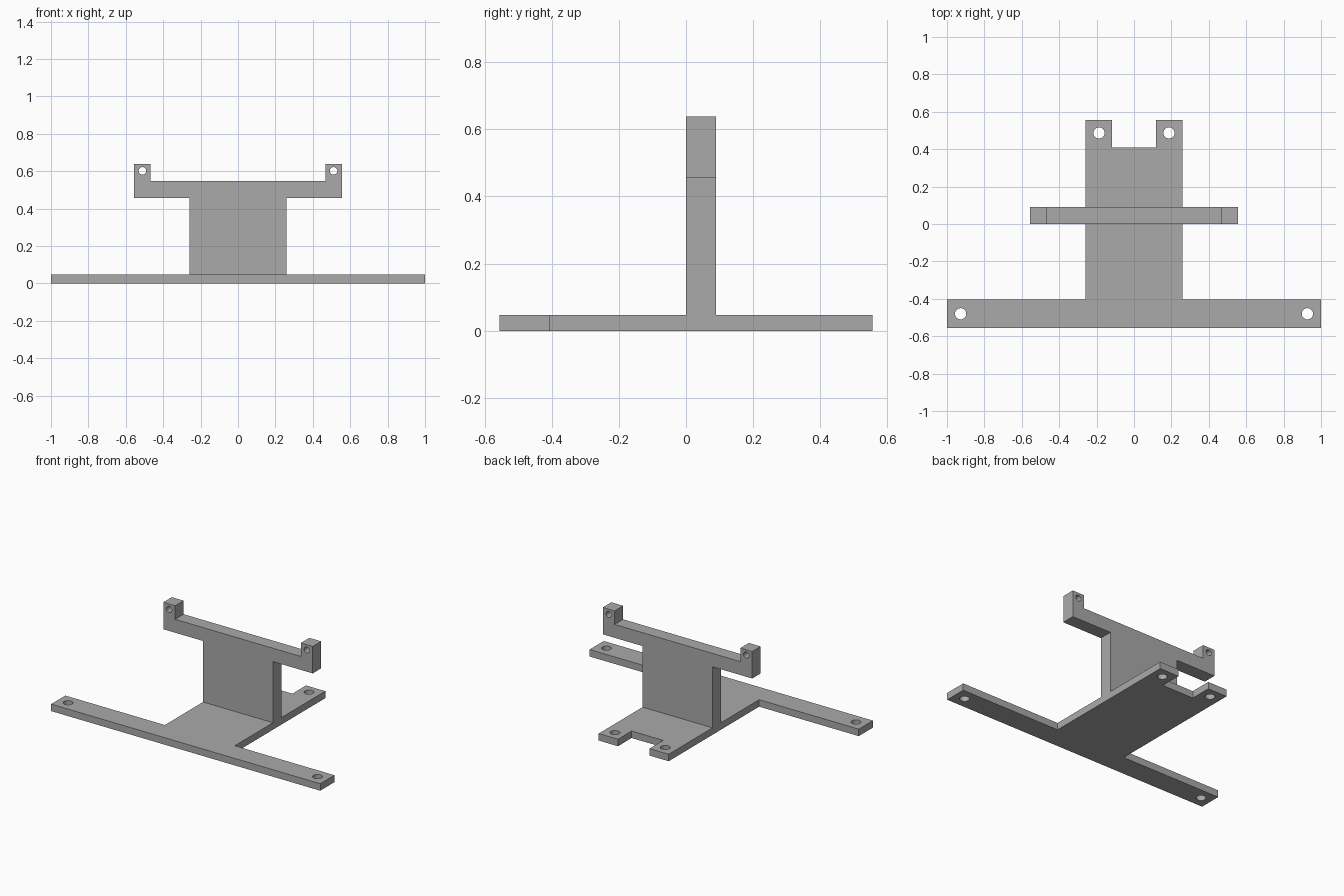
import bpy
import bmesh
from math import pi
from mathutils import Matrix, Vector

cube = bpy.data.objects.get("Cube")
if cube:
    bpy.data.objects.remove(cube, do_unlink=True)

grey = bpy.data.materials.new("plain grey")
grey.use_nodes = True
colour = (0.40, 0.40, 0.40, 1)
grey.diffuse_color = colour
grey.node_tree.nodes["Principled BSDF"].inputs["Base Color"].default_value = colour


def make_object(name, bm):
    bmesh.ops.recalc_face_normals(bm, faces=bm.faces)
    mesh = bpy.data.meshes.new(name)
    bm.to_mesh(mesh)
    bm.free()
    mesh.materials.append(grey)
    obj = bpy.data.objects.new(name, mesh)
    bpy.context.collection.objects.link(obj)
    return obj


def mirrored_slab(name, half, to_3d, depth):
    """Extrude a half outline, mirrored across x = 0."""
    outline = half + [(-x, v) for x, v in reversed(half)]
    bm = bmesh.new()
    face = bm.faces.new([bm.verts.new(to_3d(x, v)) for x, v in outline])
    new = bmesh.ops.extrude_face_region(bm, geom=[face])["geom"]
    verts = [g for g in new if isinstance(g, bmesh.types.BMVert)]
    bmesh.ops.translate(bm, verts=verts, vec=Vector(depth))
    return make_object(name, bm)


def hole_pair(bm, x, y, z, radius, turn):
    for side in (-1, 1):
        place = Matrix.Translation((side * x, y, z)) @ turn
        bmesh.ops.create_cone(bm, cap_ends=True, segments=32, radius1=radius,
                              radius2=radius, depth=0.4, matrix=place)


def combine(target, tool, operation):
    mod = target.modifiers.new(operation.lower(), 'BOOLEAN')
    mod.operation = operation
    mod.solver = 'EXACT'
    mod.object = tool
    bpy.context.view_layer.objects.active = target
    bpy.ops.object.modifier_apply(modifier=mod.name)
    bpy.data.objects.remove(tool, do_unlink=True)


# Flat base: wide front bar, central plate and notched rear tabs
THICK = 0.047
base = mirrored_slab(
    "mounting_bracket",
    [(1, -0.555), (1, -0.405), (0.26, -0.405), (0.26, 0.555),
     (0.117, 0.555), (0.117, 0.41)],
    lambda x, y: (x, y, 0), (0, 0, THICK))

# Upright web with a crossbar and raised end lugs
upright = mirrored_slab(
    "upright",
    [(0.26, 0.02), (0.26, 0.457), (0.555, 0.457), (0.555, 0.638),
     (0.467, 0.638), (0.467, 0.547)],
    lambda x, z: (x, 0, z), (0, 0.09, 0))
combine(base, upright, 'UNION')

# Screw holes through the base and the lugs
holes = bmesh.new()
hole_pair(holes, 0.927, -0.48, 0, 0.03, Matrix())
hole_pair(holes, 0.187, 0.487, 0, 0.03, Matrix())
hole_pair(holes, 0.511, 0.045, 0.602, 0.02, Matrix.Rotation(pi / 2, 4, 'X'))
cutter = make_object("hole_cutter", holes)
cutter.hide_render = True
combine(base, cutter, 'DIFFERENCE')

# Smooth hole walls, crisp plate edges
bpy.ops.object.select_all(action='DESELECT')
base.select_set(True)
bpy.context.view_layer.objects.active = base
bpy.ops.object.shade_smooth_by_angle(angle=pi / 6)
